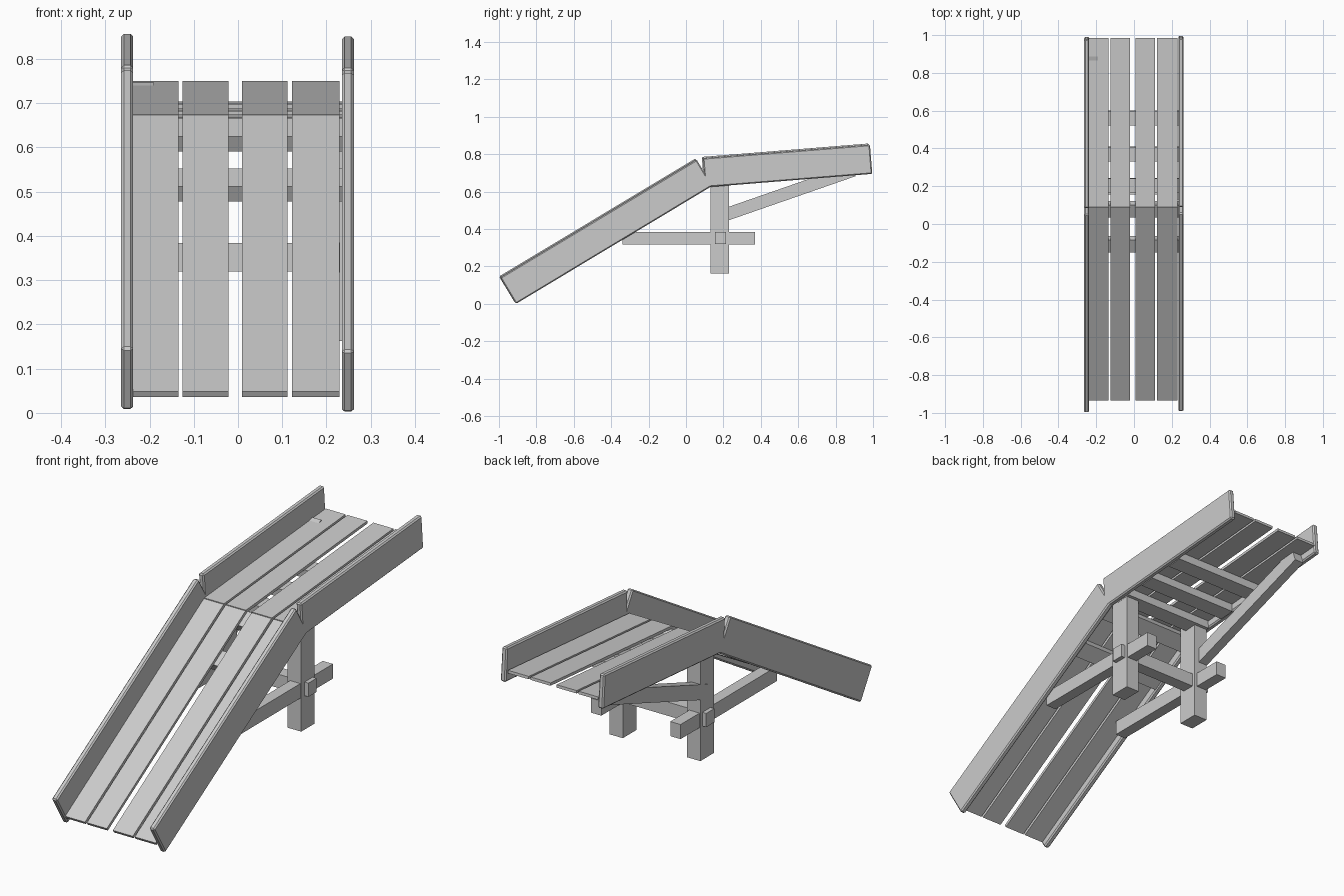
import bpy, bmesh
from mathutils import Vector

if "Cube" in bpy.data.objects:
    bpy.data.objects.remove(bpy.data.objects["Cube"])


def beam(name, x0, x1, a, b, h, bevel=0.0):
    """Box from x0 to x1 whose side-view lower edge runs a -> b (y, z), h thick."""
    a, b = Vector(a), Vector(b)
    d = (b - a).normalized()
    n = Vector((-d.y, d.x)) * h
    bm = bmesh.new()
    ring = [bm.verts.new((x0, p.x, p.y)) for p in (a, b, b + n, a + n)]
    face = bm.faces.new(ring)
    ext = bmesh.ops.extrude_face_region(bm, geom=[face])
    moved = [v for v in ext["geom"] if isinstance(v, bmesh.types.BMVert)]
    bmesh.ops.translate(bm, vec=(x1 - x0, 0, 0), verts=moved)
    bmesh.ops.recalc_face_normals(bm, faces=bm.faces)
    if bevel:
        bmesh.ops.bevel(bm, geom=bm.edges[:], offset=bevel, segments=1,
                        affect='EDGES', profile=0.5)
    mesh = bpy.data.meshes.new(name)
    bm.to_mesh(mesh)
    bm.free()
    obj = bpy.data.objects.new(name, mesh)
    bpy.context.collection.objects.link(obj)
    return obj


# Side rails: a sloping and a nearly level board on each side
for side, x0, x1, dy, dz in (("left", -0.264, -0.237, -0.003, 0.006),
                             ("right", 0.235, 0.262, 0.003, 0.0)):
    beam(side + "_lower_rail", x0, x1, (-0.912 + dy, dz), (0.138 + dy, 0.631 + dz), 0.164, 0.006)
    beam(side + "_upper_rail", x0, x1, (0.100 + dy, 0.623 + dz), (0.993 + dy, 0.695 + dz), 0.157, 0.006)

# Deck planks with uneven gaps
LOW_A, LOW_B = Vector((-0.928, 0.036)), Vector((0.094, 0.661))
UP_A, UP_B = Vector((0.091, 0.662)), Vector((0.986, 0.737))
for i, (x0, x1) in enumerate(((-0.237, -0.135), (-0.125, -0.022),
                              (0.009, 0.112), (0.122, 0.229))):
    beam(f"lower_plank_{i + 1}", x0, x1, LOW_A, LOW_B, 0.014)
    beam(f"upper_plank_{i + 1}", x0, x1, UP_A, UP_B, 0.013)


# Cross battens fixed under the planks
def batten(name, a, b, y, width):
    d = (b - a).normalized()
    n = Vector((-d.y, d.x))
    p = a + d * ((y - a.x) / d.x) - n * 0.04
    beam(name, -0.235, 0.236, p, p + d * width, 0.04)


for i, y in enumerate((-0.150, 0.035)):
    batten(f"lower_batten_{i + 1}", LOW_A, LOW_B, y, 0.078)
for i, y in enumerate((0.165, 0.332, 0.522)):
    batten(f"upper_batten_{i + 1}", UP_A, UP_B, y, 0.076)

# Posts and the horizontal beams passing through them
for side, s in (("left", -1), ("right", 1)):
    beam(side + "_post", *sorted((s * 0.165, s * 0.235)), (0.13, 0.162), (0.23, 0.162), 0.498)
    beam(side + "_beam", *sorted((s * 0.178, s * 0.231)), (-0.34, 0.317), (0.37, 0.317), 0.068)

# Cross tie with ends poking out of both posts
beam("cross_tie", -0.255, 0.255, (0.155, 0.32), (0.215, 0.32), 0.064)

# Single diagonal brace on the left side
beam("left_brace", -0.237, -0.190, (0.20, 0.437), (0.908, 0.683), 0.068)
